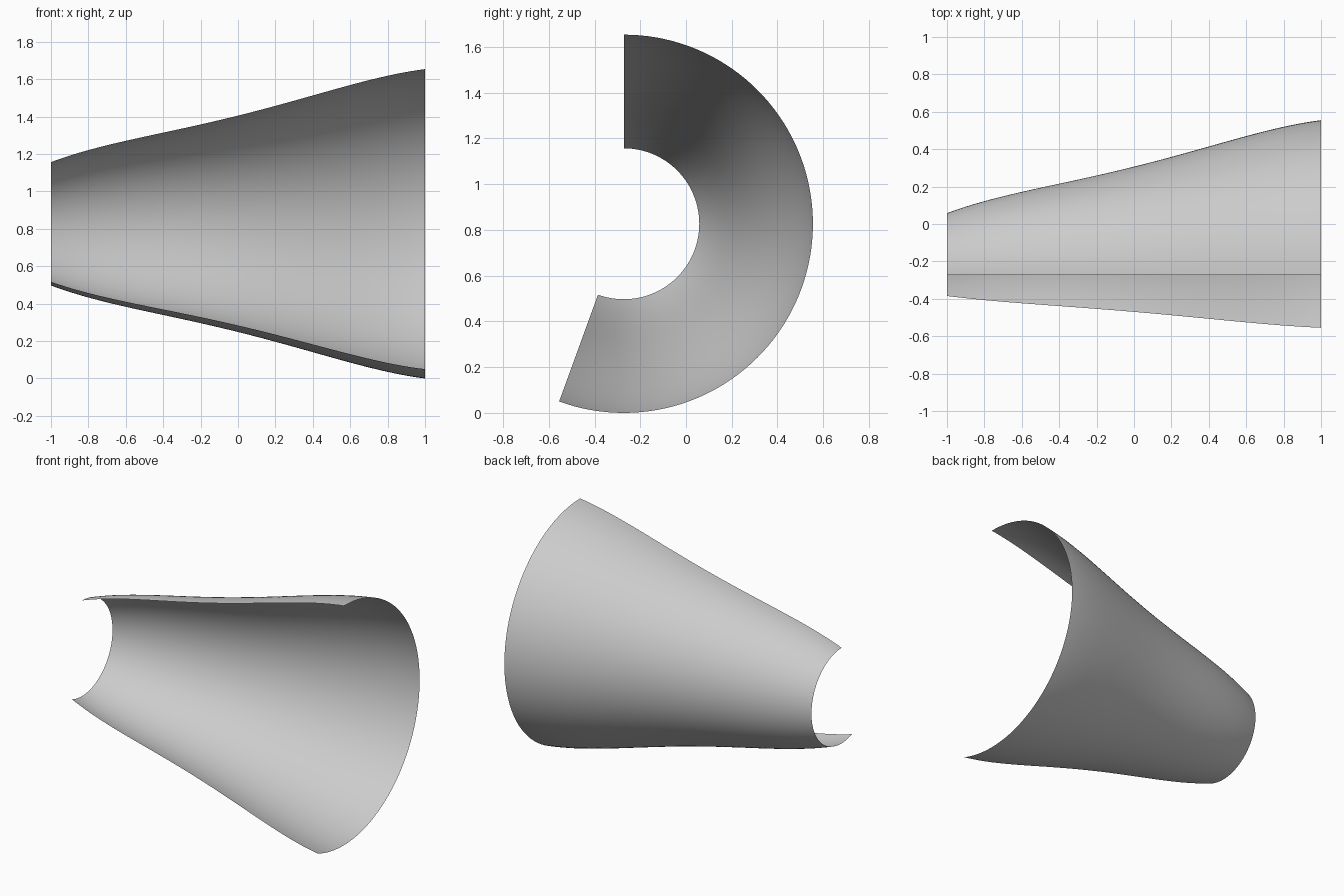
import bpy
import bmesh
from math import sin, cos, radians

cube = bpy.data.objects.get("Cube")
if cube:
    bpy.data.objects.remove(cube, do_unlink=True)

# Plain grey for the whole shell
grey = bpy.data.materials.new("light_grey")
grey.use_nodes = True
color = (0.6, 0.6, 0.6, 1.0)
grey.diffuse_color = color
grey.node_tree.nodes["Principled BSDF"].inputs["Base Color"].default_value = color

AXIS_Y, AXIS_Z = -0.272, 0.827      # centre line of the cone
START, SWEEP = 90, 200              # degrees, from the top over the back
LENGTH_STEPS, ARC_STEPS = 48, 80


def radius(x):
    """Straight taper with a slight double swelling."""
    return 0.5785 + 0.2485 * x + 0.062 * x * x * (1 - x * x)


# Open, gently waved cone: rings of points along x joined by quads
bm = bmesh.new()
rings = []
for i in range(LENGTH_STEPS + 1):
    x = -1 + 2 * i / LENGTH_STEPS
    ring = []
    for j in range(ARC_STEPS + 1):
        a = radians(START - SWEEP * j / ARC_STEPS)
        ring.append(bm.verts.new((x, AXIS_Y + radius(x) * cos(a),
                                  AXIS_Z + radius(x) * sin(a))))
    rings.append(ring)

for r0, r1 in zip(rings, rings[1:]):
    for j in range(ARC_STEPS):
        face = bm.faces.new((r0[j], r0[j + 1], r1[j + 1], r1[j]))
        face.smooth = True

# Make the normals point away from the centre line
bm.normal_update()
for face in bm.faces:
    c = face.calc_center_median()
    if face.normal.y * (c.y - AXIS_Y) + face.normal.z * (c.z - AXIS_Z) < 0:
        face.normal_flip()

mesh = bpy.data.meshes.new("curved_shell")
bm.to_mesh(mesh)
bm.free()
mesh.materials.append(grey)
shell = bpy.data.objects.new("curved_shell", mesh)
bpy.context.collection.objects.link(shell)
